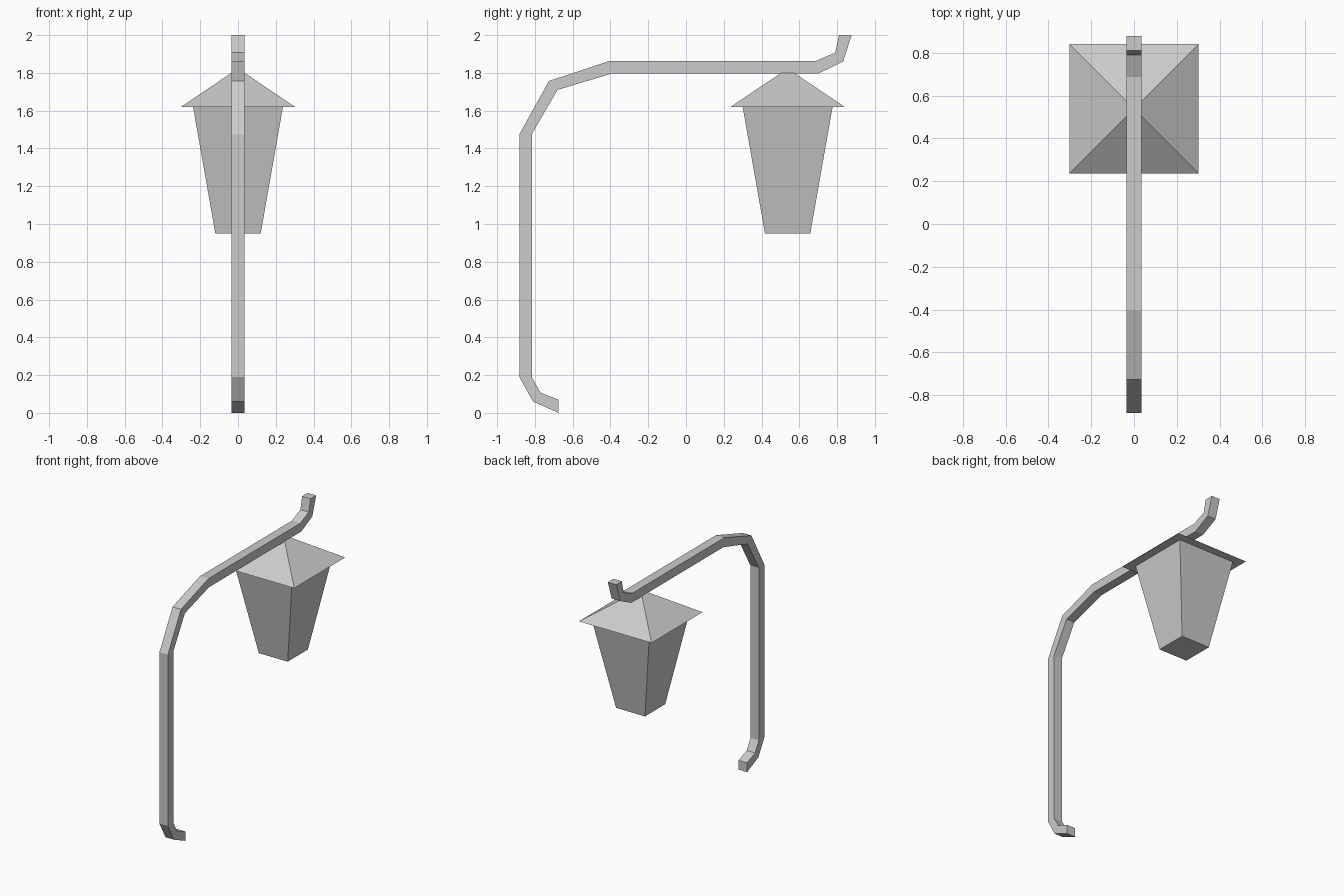
import bpy, bmesh

if "Cube" in bpy.data.objects:
    bpy.data.objects.remove(bpy.data.objects["Cube"])

def make_object(name, bm):
    bmesh.ops.recalc_face_normals(bm, faces=bm.faces)
    mesh = bpy.data.meshes.new(name)
    bm.to_mesh(mesh)
    bm.free()
    obj = bpy.data.objects.new(name, mesh)
    bpy.context.collection.objects.link(obj)
    return obj

def square_loft(name, sections):
    """Loft closed four-point sections into a capped solid."""
    bm = bmesh.new()
    rings = [[bm.verts.new(p) for p in s] for s in sections]
    for a, b in zip(rings, rings[1:]):
        for i in range(4):
            j = (i + 1) % 4
            bm.faces.new((a[i], a[j], b[j], b[i]))
    bm.faces.new(rings[0])
    bm.faces.new(rings[-1])
    return make_object(name, bm)

def square(half, y, z):
    return [(-half, y - half, z), (half, y - half, z),
            (half, y + half, z), (-half, y + half, z)]

# Bent pole: outer and inner (y, z) at each bend
HALF = 0.035
bends = [((-0.675, 0.0), (-0.675, 0.07)),
         ((-0.81, 0.06), (-0.77, 0.107)),
         ((-0.882, 0.19), (-0.814, 0.185)),
         ((-0.882, 1.475), (-0.814, 1.48)),
         ((-0.726, 1.757), (-0.68, 1.71)),
         ((-0.405, 1.863), (-0.395, 1.796)),
         ((0.687, 1.863), (0.70, 1.796)),
         ((0.79, 1.907), (0.832, 1.86)),
         ((0.81, 2.0), (0.877, 2.0))]
square_loft("bent_pole", [[(-HALF, *o), (HALF, *o), (HALF, *i), (-HALF, *i)]
                          for o, i in bends])

# Hanging lantern: tapered glass body and overhanging roof
LANTERN_Y = 0.538
square_loft("lantern_body", [square(0.12, LANTERN_Y, 0.95),
                             square(0.238, LANTERN_Y, 1.62)])
square_loft("lantern_roof", [square(0.302, LANTERN_Y, 1.62),
                             square(0.035, LANTERN_Y, 1.80)])
